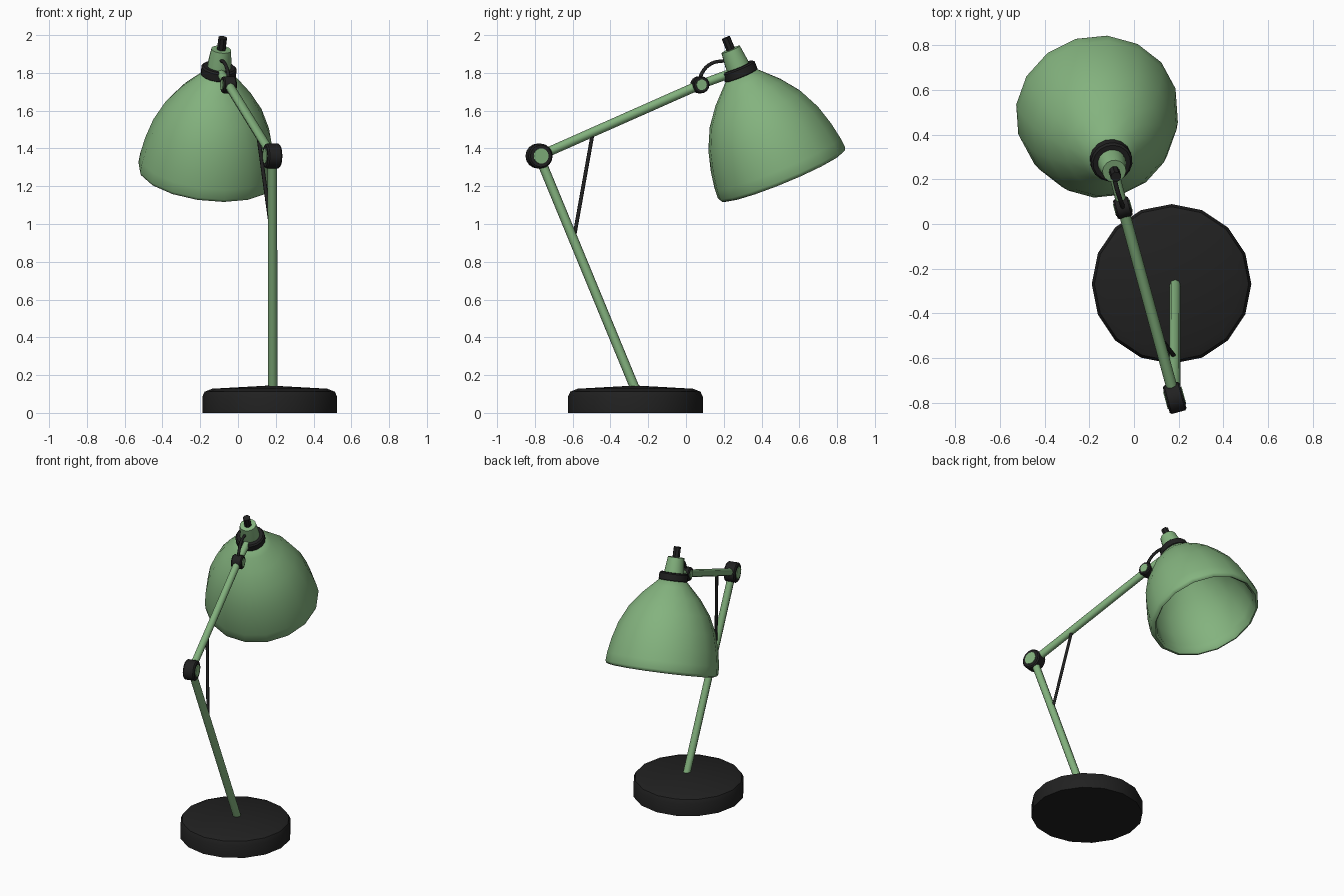
import bpy, bmesh, math
from mathutils import Vector, Matrix

if "Cube" in bpy.data.objects:
    bpy.data.objects.remove(bpy.data.objects["Cube"])


def material(name, rgb):
    m = bpy.data.materials.new(name)
    m.diffuse_color = (*rgb, 1)
    m.use_nodes = True
    m.node_tree.nodes["Principled BSDF"].inputs["Base Color"].default_value = m.diffuse_color
    return m


GREEN = material("green_paint", (0.23, 0.45, 0.21))
BLACK = material("black_plastic", (0.015, 0.015, 0.015))


def frame(origin, axis):
    rot = Vector(axis).to_track_quat('Z', 'Y').to_matrix().to_4x4()
    return Matrix.Translation(Vector(origin)) @ rot


def lathe(name, profile, mat, sides=16, matrix=Matrix(), angle=35):
    """Revolve (radius, height) points about local z; radius 0 gives a pole."""
    bm = bmesh.new()
    rings = []
    for r, z in profile:
        if r == 0:
            rings.append([bm.verts.new((0, 0, z))] * sides)
        else:
            rings.append([bm.verts.new((r * math.cos(2 * math.pi * i / sides),
                                        r * math.sin(2 * math.pi * i / sides), z))
                          for i in range(sides)])
    for a, b in zip(rings, rings[1:]):
        for i in range(sides):
            j = (i + 1) % sides
            bm.faces.new(list(dict.fromkeys((a[i], a[j], b[j], b[i]))))
    bmesh.ops.recalc_face_normals(bm, faces=bm.faces)
    bm.transform(matrix)
    me = bpy.data.meshes.new(name)
    bm.to_mesh(me)
    bm.free()
    me.materials.append(mat)
    ob = bpy.data.objects.new(name, me)
    bpy.context.collection.objects.link(ob)
    bpy.ops.object.select_all(action='DESELECT')
    ob.select_set(True)
    bpy.context.view_layer.objects.active = ob
    bpy.ops.object.shade_smooth_by_angle(angle=math.radians(angle))
    return ob


def rod(name, a, b, r, mat, sides=8):
    a, b = Vector(a), Vector(b)
    h = (b - a).length
    return lathe(name, [(0, 0), (r, 0), (r, h), (0, h)], mat, sides, frame(a, b - a), 50)


def hinge(name, centre, axis, r, w):
    """Black bevelled drum with a green cap on each side."""
    m = frame(centre, axis)
    h = w / 2
    lathe(name, [(0, -h), (r * 0.88, -h), (r, -h * 0.8), (r, h * 0.8),
                 (r * 0.88, h), (0, h)], BLACK, 16, m)
    c = h + 0.004
    lathe(name + "_cap", [(0, -c), (r * 0.62, -c), (r * 0.62, c), (0, c)], GREEN, 16, m)


# Base
lathe("base", [(0, 0), (0.357, 0), (0.357, 0.085), (0.345, 0.112), (0.305, 0.128), (0, 0.145)],
      BLACK, 16, Matrix.Translation((0.168, -0.268, 0)))

# Arms and hinges
elbow = Vector((0.182, -0.778, 1.36))
wrist = Vector((-0.05, 0.073, 1.737))
collar = Vector((-0.102, 0.275, 1.812))
foot = Vector((0.184, -0.262, 0.11))
side = Vector((0.965, 0.262, 0))
rod("lower_arm", foot, elbow, 0.025, GREEN)
rod("upper_arm", elbow, wrist, 0.025, GREEN)
rod("head_arm", wrist, collar, 0.024, GREEN)
hinge("elbow_hinge", elbow, side, 0.066, 0.078)
hinge("wrist_hinge", wrist, side, 0.045, 0.07)

# Diagonal brace
rod("brace", foot.lerp(elbow, 0.645), elbow.lerp(wrist, 0.335), 0.01, BLACK)

# Lamp head, measured along its tilted axis from the centre of the rim
head = frame((-0.167, 0.507, 1.267), (0.110, -0.378, 0.918))
outer = [(0.345, -0.015), (0.36, -0.009), (0.366, 0.006), (0.362, 0.06), (0.346, 0.15),
         (0.315, 0.26), (0.262, 0.37), (0.19, 0.465), (0.125, 0.53), (0.075, 0.58)]
inner = [(0, 0.545), (0.06, 0.54), (0.11, 0.5), (0.17, 0.435), (0.238, 0.345),
         (0.288, 0.245), (0.318, 0.14), (0.328, 0.05), (0.33, 0.0), (0.345, -0.015)]
shade = lathe("shade", inner + outer[1:] + [(0, 0.58)], GREEN, 16, head, 60)
lathe("collar", [(0, 0.56), (0.085, 0.56), (0.094, 0.568), (0.094, 0.608), (0.085, 0.616), (0, 0.616)],
      BLACK, 16, head)
lathe("head_cap", [(0, 0.6), (0.064, 0.6), (0.062, 0.64), (0.053, 0.715), (0, 0.715)], GREEN, 16, head)
lathe("cord_stub", [(0, 0.7), (0.024, 0.7), (0.024, 0.783), (0, 0.783)], BLACK, 8, head)

# Cable looping from the cap to the wrist hinge
cu = bpy.data.curves.new("cable", 'CURVE')
cu.dimensions = '3D'
cu.bevel_depth = 0.01
cu.bevel_resolution = 1
cu.resolution_u = 4
pts = [(-0.09, 0.21, 1.865), (-0.07, 0.135, 1.85), (-0.053, 0.085, 1.80), (-0.05, 0.07, 1.745)]
sp = cu.splines.new('BEZIER')
sp.bezier_points.add(len(pts) - 1)
for bp, p in zip(sp.bezier_points, pts):
    bp.co = p
    bp.handle_left_type = bp.handle_right_type = 'AUTO'
cu.materials.append(BLACK)
bpy.context.collection.objects.link(bpy.data.objects.new("cable", cu))
